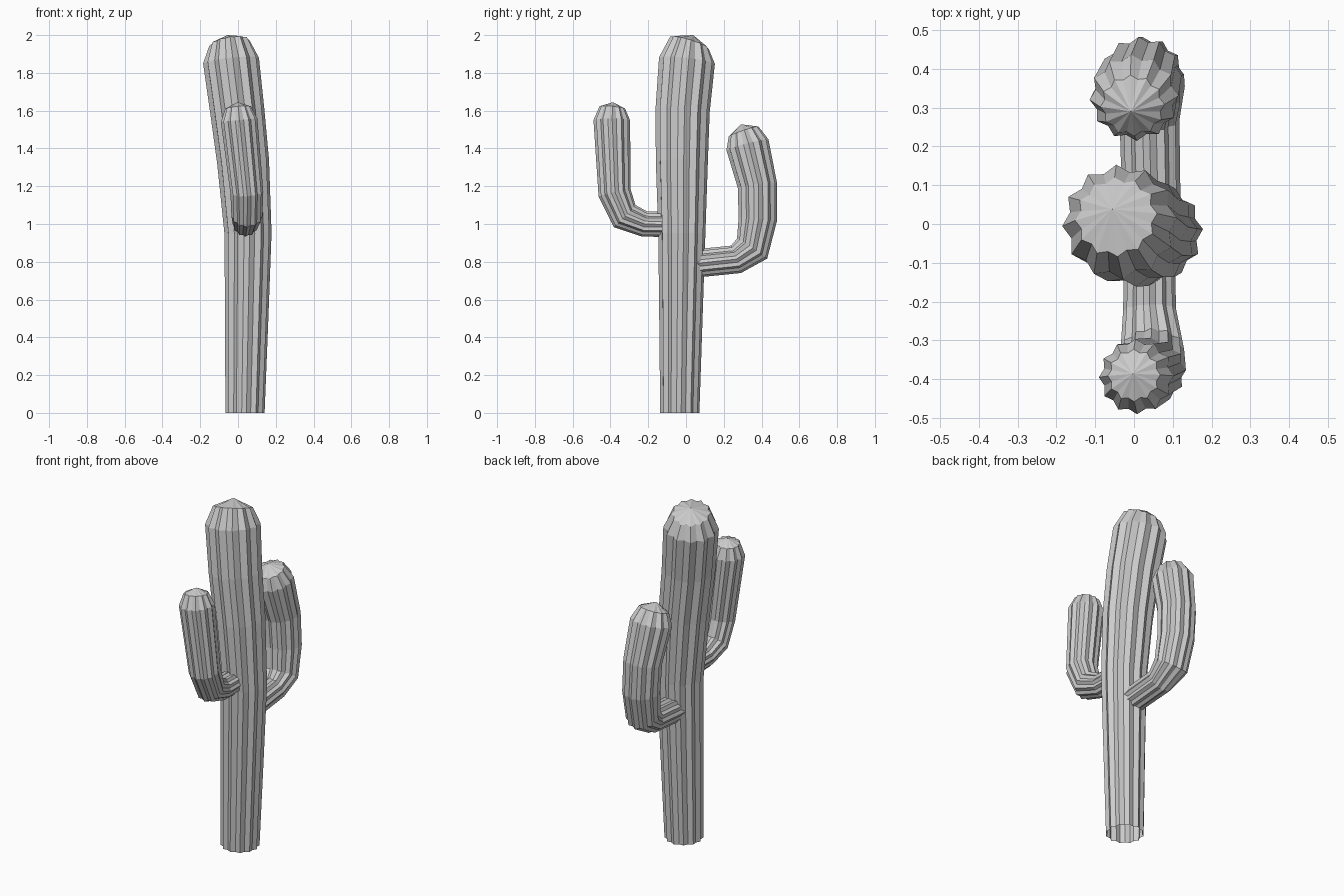
import bpy, bmesh, math
from mathutils import Vector

if "Cube" in bpy.data.objects:
    bpy.data.objects.remove(bpy.data.objects["Cube"])

RIBS = 12
VALLEY = 0.88


def ribbed_stem(name, path, tip, start_dir, side, phase=0.0):
    """Sweep a star-shaped ribbed section along (x, y, z, radius) stations, closed by a cone tip."""
    pts = [Vector(p[:3]) for p in path] + [Vector(tip)]
    bm = bmesh.new()
    rings = []
    u = Vector(side)
    for i, p in enumerate(path):
        # ring faces halfway between incoming and outgoing direction
        if i == 0:
            t = Vector(start_dir)
        else:
            t = (pts[i] - pts[i - 1]).normalized() + (pts[i + 1] - pts[i]).normalized()
        t.normalize()
        u = (u - t * u.dot(t)).normalized()
        v = t.cross(u)
        ring = []
        for k in range(RIBS * 2):
            a = math.pi * k / RIBS + phase
            r = p[3] * (1 if k % 2 == 0 else VALLEY)
            ring.append(bm.verts.new(pts[i] + u * (r * math.cos(a)) + v * (r * math.sin(a))))
        rings.append(ring)
    n = RIBS * 2
    for a, b in zip(rings, rings[1:]):
        for k in range(n):
            j = (k + 1) % n
            bm.faces.new((a[k], a[j], b[j], b[k]))
    apex = bm.verts.new(pts[-1])
    for k in range(n):
        bm.faces.new((rings[-1][k], rings[-1][(k + 1) % n], apex))
    mesh = bpy.data.meshes.new(name)
    bm.to_mesh(mesh)
    bm.free()
    obj = bpy.data.objects.new(name, mesh)
    bpy.context.collection.objects.link(obj)
    return obj


# Leaning trunk, open at the bottom
ribbed_stem("trunk", [
    (0.037, -0.033, 0.0, 0.104),
    (0.046, -0.027, 0.50, 0.115),
    (0.053, -0.022, 0.95, 0.125),
    (0.027, -0.022, 1.33, 0.138),
    (-0.004, -0.018, 1.60, 0.144),
    (-0.037, 0.005, 1.865, 0.149),
    (-0.046, 0.018, 1.96, 0.107),
], (-0.056, 0.038, 2.0), (0, 0, 1), (1, 0, 0), math.radians(4))

# Lower arm, growing to the back
ribbed_stem("back_arm", [
    (0.045, 0.04, 0.79, 0.075),
    (0.040, 0.265, 0.813, 0.077),
    (0.035, 0.35, 0.87, 0.096),
    (0.027, 0.38, 1.025, 0.102),
    (0.018, 0.378, 1.205, 0.105),
    (0.0, 0.325, 1.42, 0.115),
    (-0.004, 0.305, 1.49, 0.083),
], (-0.008, 0.29, 1.528), (0, 1, 0), (1, 0, 0))

# Higher, slimmer arm, growing to the front
ribbed_stem("front_arm", [
    (0.040, -0.06, 0.997, 0.066),
    (0.040, -0.22, 1.0, 0.068),
    (0.047, -0.325, 1.042, 0.082),
    (0.047, -0.378, 1.165, 0.087),
    (0.006, -0.393, 1.55, 0.097),
    (0.0, -0.39, 1.617, 0.068),
], (-0.003, -0.386, 1.645), (0, -1, 0), (1, 0, 0))
